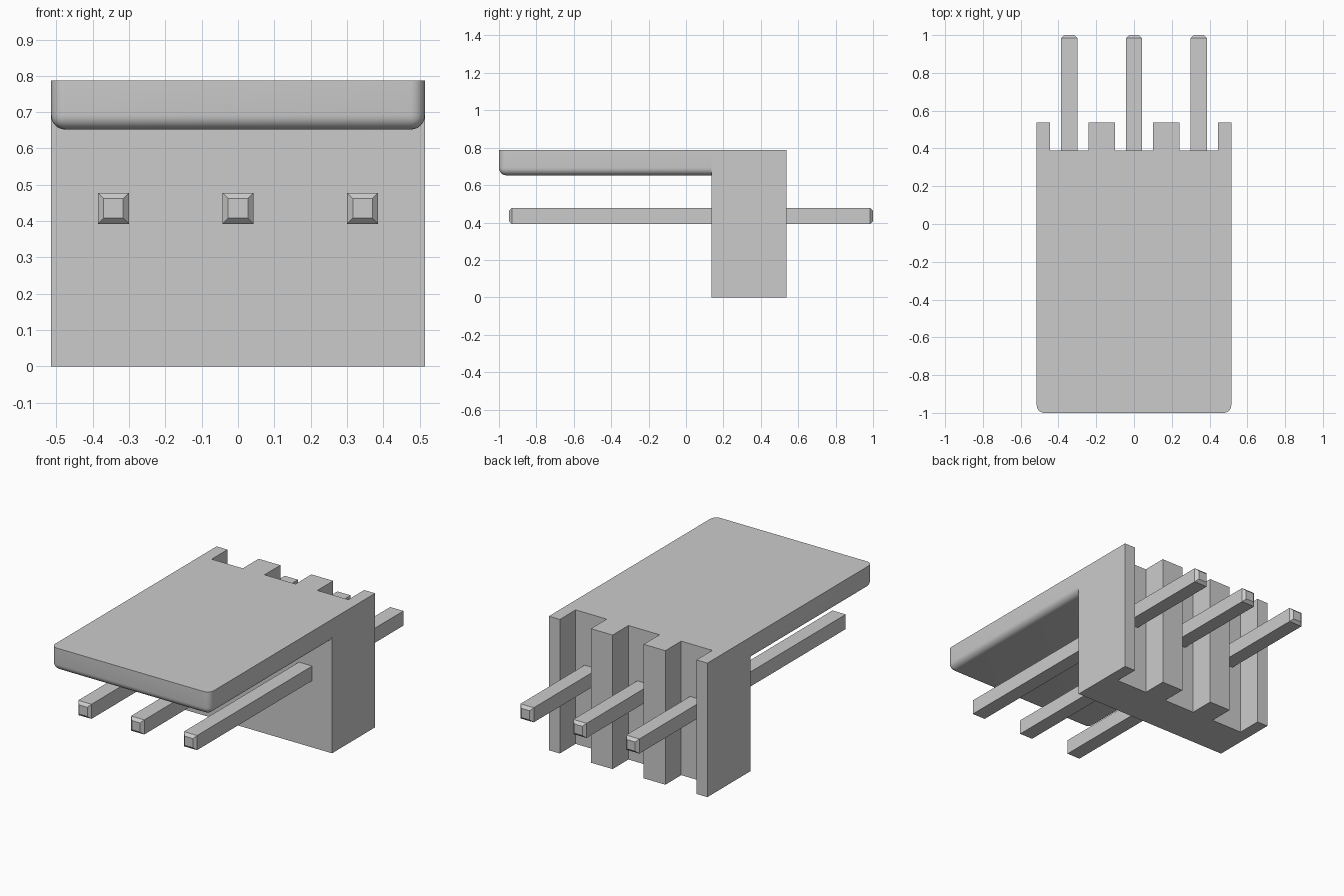
import bpy, bmesh, math

if "Cube" in bpy.data.objects:
    bpy.data.objects.remove(bpy.data.objects["Cube"], do_unlink=True)

grey = bpy.data.materials.new("light grey")
grey.use_nodes = True
grey.diffuse_color = (0.6, 0.6, 0.6, 1)
grey.node_tree.nodes["Principled BSDF"].inputs["Base Color"].default_value = (0.6, 0.6, 0.6, 1)

HALF_W, TOP = 0.515, 0.787
FRONT, BACK, GROOVE_Y = 0.137, 0.537, 0.39
PITCH, GROOVE_HALF = 0.343, 0.101
PIN_HALF, PIN_Z = 0.043, 0.435


def finish(name, bm, smooth=False):
    bmesh.ops.recalc_face_normals(bm, faces=bm.faces)
    mesh = bpy.data.meshes.new(name)
    bm.to_mesh(mesh)
    bm.free()
    mesh.materials.append(grey)
    obj = bpy.data.objects.new(name, mesh)
    bpy.context.collection.objects.link(obj)
    if smooth:
        bpy.ops.object.select_all(action='DESELECT')
        obj.select_set(True)
        bpy.context.view_layer.objects.active = obj
        bpy.ops.object.shade_smooth_by_angle(angle=math.radians(35))
    return obj


def box(lo, hi):
    bm = bmesh.new()
    bmesh.ops.create_cube(bm, size=1)
    for v in bm.verts:
        v.co = [(a + b) / 2 + c * (b - a) for a, b, c in zip(lo, hi, v.co)]
    return bm


# Housing: plan outline with three grooves in the back, extruded upward
outline = [(HALF_W, FRONT), (HALF_W, BACK)]
for cx in (PITCH, 0, -PITCH):
    a, b = cx + GROOVE_HALF, cx - GROOVE_HALF
    outline += [(a, BACK), (a, GROOVE_Y), (b, GROOVE_Y), (b, BACK)]
outline += [(-HALF_W, BACK), (-HALF_W, FRONT)]
bm = bmesh.new()
base = bm.faces.new([bm.verts.new((x, y, 0)) for x, y in outline])
ext = bmesh.ops.extrude_face_region(bm, geom=[base])
bmesh.ops.translate(bm, vec=(0, 0, TOP),
                    verts=[g for g in ext["geom"] if isinstance(g, bmesh.types.BMVert)])
finish("housing", bm)

# Locking plate: rounded underside and front corners, sharp top, open where it meets the housing
bm = box((-HALF_W, -1, 0.652), (HALF_W, FRONT, TOP))


def rounded(edge):
    a, b = (v.co for v in edge.verts)
    mid = (a + b) / 2
    low = max(a.z, b.z) < 0.7
    upright = abs(a.z - b.z) > 0.01
    return (low and mid.y < FRONT - 0.01) or (upright and mid.y < -0.9)


bmesh.ops.bevel(bm, geom=[e for e in bm.edges if rounded(e)], offset=0.04,
                offset_type='OFFSET', segments=6, profile=0.5, affect='EDGES')
bm.normal_update()
back = [f for f in bm.faces if all(v.co.y > FRONT - 0.001 for v in f.verts)]
bmesh.ops.delete(bm, geom=back, context='FACES')
finish("locking_plate", bm, smooth=True)

# Pins: square bars with chamfered tips
for cx, side in ((-PITCH, "right"), (0, "middle"), (PITCH, "left")):
    bm = box((cx - PIN_HALF, -0.947, PIN_Z - PIN_HALF), (cx + PIN_HALF, 1, PIN_Z + PIN_HALF))
    tips = [e for e in bm.edges if abs(e.verts[0].co.y - e.verts[1].co.y) < 0.01]
    bmesh.ops.bevel(bm, geom=tips, offset=0.016, offset_type='OFFSET',
                    segments=1, affect='EDGES')
    finish(side + "_pin", bm)
